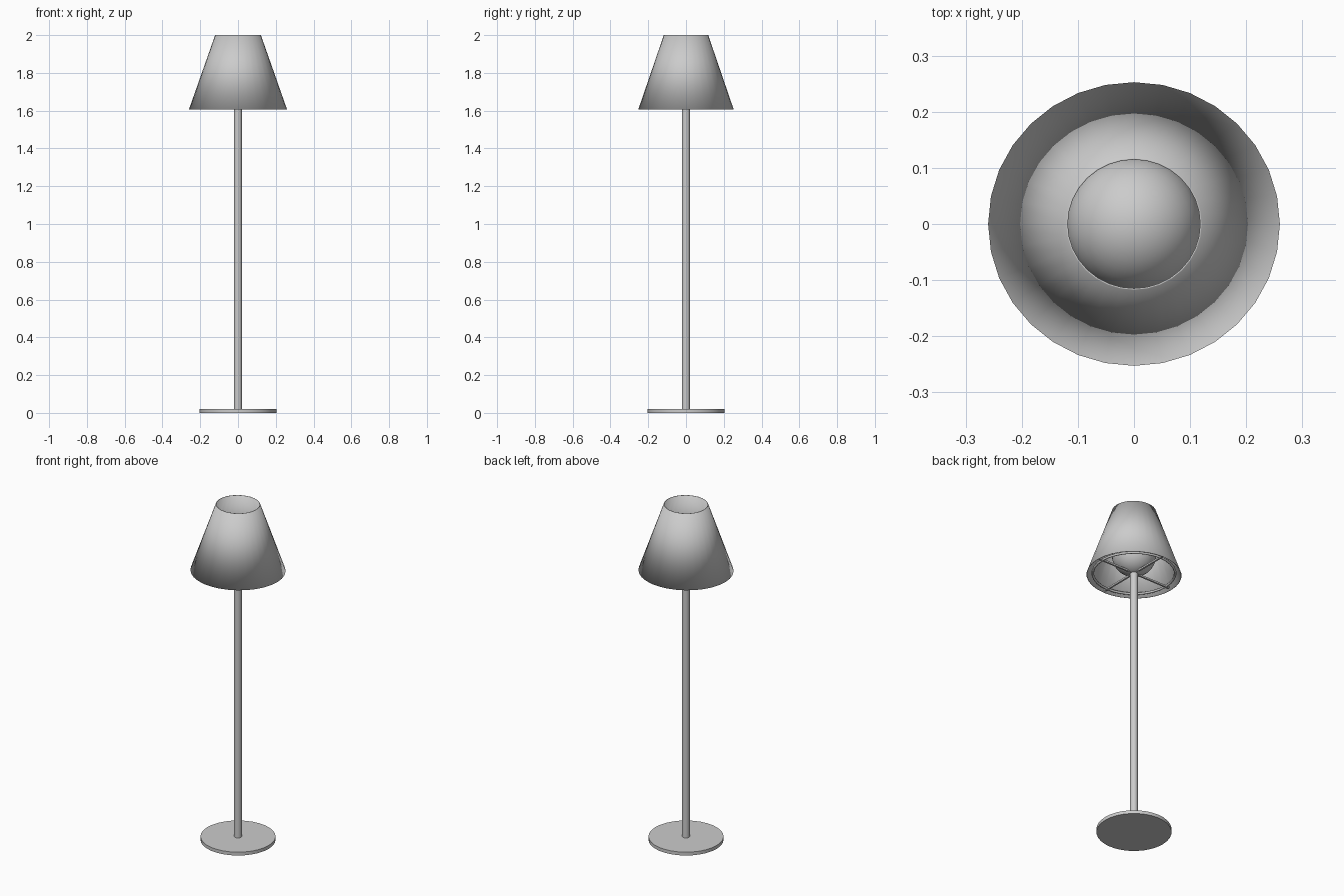
import bpy, math

old = bpy.data.objects.get("Cube")
if old:
    bpy.data.objects.remove(old, do_unlink=True)

grey = bpy.data.materials.new("light_grey")
grey.use_nodes = True
colour = (0.6, 0.6, 0.6, 1)
grey.diffuse_color = colour
grey.node_tree.nodes["Principled BSDF"].inputs["Base Color"].default_value = colour

SIDES = 32
BULB_Z, FRAME_Z = 1.73, 1.617


def finish(name, smooth="angle"):
    """Name the active object, give it its colour and set its shading."""
    obj = bpy.context.object
    obj.name = obj.data.name = name
    obj.data.materials.append(grey)
    if smooth == "angle":
        bpy.ops.object.shade_smooth_by_angle(angle=math.radians(35))
    elif smooth == "all":
        bpy.ops.object.shade_smooth()
    return obj


def cylinder(name, radius, bottom, top):
    bpy.ops.mesh.primitive_cylinder_add(
        vertices=SIDES, radius=radius, depth=top - bottom,
        location=(0, 0, (bottom + top) / 2))
    return finish(name)


def lathe(name, profile, squash):
    """Spin a closed (radius, height) profile, narrowed a little in depth."""
    count = len(profile)
    verts, faces = [], []
    for i in range(SIDES):
        a = math.tau * i / SIDES
        verts += [(r * math.cos(a), r * squash * math.sin(a), z) for r, z in profile]
        n = (i + 1) % SIDES
        for j in range(count):
            k = (j + 1) % count
            faces.append((i * count + j, n * count + j, n * count + k, i * count + k))
    mesh = bpy.data.meshes.new(name)
    mesh.from_pydata(verts, [], faces)
    obj = bpy.data.objects.new(name, mesh)
    bpy.context.collection.objects.link(obj)
    bpy.ops.object.select_all(action="DESELECT")
    obj.select_set(True)
    bpy.context.view_layer.objects.active = obj
    return finish(name, "all")


# Foot and stem
cylinder("base", 0.203, 0, 0.02)
cylinder("pole", 0.021, 0.015, 1.63)

# Round bulb resting on the pole
bpy.ops.mesh.primitive_uv_sphere_add(
    segments=SIDES, ring_count=16, radius=0.12, location=(0, 0, BULB_Z))
finish("bulb", "all")

# Open, thin-walled conical shade with softly shaded rims
lathe("shade", [(0.26, 1.606), (0.121, 2.0), (0.118, 2.0), (0.257, 1.606)], 0.972)

# Support ring and four spokes inside the shade's lower opening
bpy.ops.mesh.primitive_torus_add(
    major_segments=SIDES, minor_segments=8, major_radius=0.223,
    minor_radius=0.007, location=(0, 0, FRAME_Z))
finish("support_ring", "all")
for i, side in enumerate(("left", "back", "right", "front")):
    a = math.tau * i / 4
    length = 0.245
    bpy.ops.mesh.primitive_cube_add(
        size=1, location=(math.cos(a) * length / 2, math.sin(a) * length / 2, FRAME_Z),
        rotation=(0, 0, a))
    spoke = finish(side + "_spoke", "flat")
    spoke.scale = (length, 0.01, 0.01)
